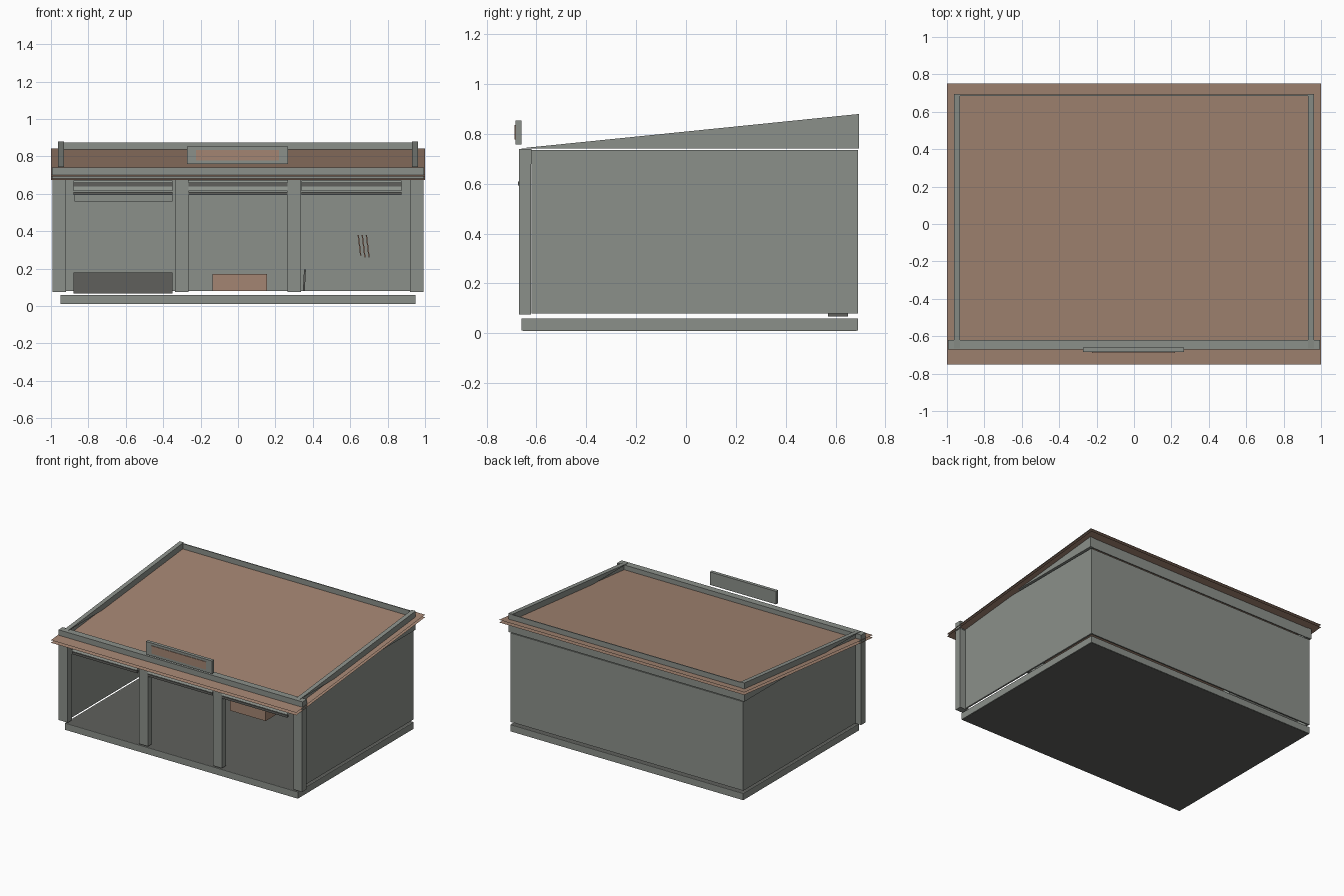
import bpy
import bmesh
from mathutils import Matrix

cube = bpy.data.objects.get("Cube")
if cube:
    bpy.data.objects.remove(cube, do_unlink=True)


def material(name, rgb):
    m = bpy.data.materials.new(name)
    m.use_nodes = True
    color = (*rgb, 1)
    m.diffuse_color = color
    m.node_tree.nodes["Principled BSDF"].inputs["Base Color"].default_value = color
    return m


GRAY = material("weathered gray", (0.26, 0.28, 0.255))
BROWN = material("warm brown", (0.37, 0.235, 0.17))
DARK = material("dark gray", (0.115, 0.118, 0.108))


def finish(name, bm, mat):
    bmesh.ops.recalc_face_normals(bm, faces=bm.faces)
    mesh = bpy.data.meshes.new(name)
    bm.to_mesh(mesh)
    bm.free()
    mesh.materials.append(mat)
    obj = bpy.data.objects.new(name, mesh)
    bpy.context.collection.objects.link(obj)
    return obj


def box(name, xs, ys, zs, mat, tilt=0):
    """Box given by its ranges, optionally leaning about the y axis."""
    size = [b - a for a, b in (xs, ys, zs)]
    centre = [(a + b) / 2 for a, b in (xs, ys, zs)]
    bm = bmesh.new()
    bmesh.ops.create_cube(bm, size=1)
    bmesh.ops.scale(bm, vec=size, verts=bm.verts)
    bmesh.ops.rotate(bm, matrix=Matrix.Rotation(tilt, 3, 'Y'), verts=bm.verts)
    bmesh.ops.translate(bm, vec=centre, verts=bm.verts)
    return finish(name, bm, mat)


def side_prism(name, profile, x0, x1, mat):
    """Extrude a (y, z) profile along x."""
    bm = bmesh.new()
    face = bm.faces.new([bm.verts.new((x0, y, z)) for y, z in profile])
    geom = bmesh.ops.extrude_face_region(bm, geom=[face])["geom"]
    moved = [v for v in geom if isinstance(v, bmesh.types.BMVert)]
    bmesh.ops.translate(bm, vec=(x1 - x0, 0, 0), verts=moved)
    return finish(name, bm, mat)


def sheet(name, xs, front, back, mat):
    """Sloped sheet between a front and a back (y, z) edge."""
    bm = bmesh.new()
    bm.faces.new([bm.verts.new(p) for p in (
        (xs[0], *front), (xs[1], *front), (xs[1], *back), (xs[0], *back))])
    return finish(name, bm, mat)


# Floor with a gray rim around its edge
box("floor_slab", (-0.945, 0.945), (-0.655, 0.685), (0.01, 0.06), DARK)
box("rim_front", (-0.95, 0.95), (-0.66, -0.654), (0.011, 0.06), GRAY)
box("rim_back", (-0.95, 0.95), (0.684, 0.69), (0.011, 0.06), GRAY)

# Sides: rim, wall, sloped parapet, corner post
for s, side in ((-1, "right"), (1, "left")):
    def span(a, b):
        return tuple(sorted((s * a, s * b)))
    box("rim_" + side, span(0.944, 0.95), (-0.66, 0.69), (0.011, 0.06), GRAY)
    box("wall_" + side, span(0.938, 0.95), (-0.62, 0.69), (0.08, 0.735), GRAY)
    side_prism("parapet_" + side, [(-0.665, 0.742), (0.695, 0.742), (0.695, 0.88)],
               *span(0.93, 0.962), GRAY)
    box("corner_post_" + side, span(0.92, 0.993), (-0.67, -0.622), (0.075, 0.735), GRAY)
    box("middle_post_" + side, span(0.265, 0.337), (-0.67, -0.622), (0.075, 0.70), GRAY)

# Back wall and the board above it
box("wall_back", (-0.95, 0.95), (0.678, 0.688), (0.08, 0.735), GRAY)
box("parapet_back", (-0.95, 0.95), (0.685, 0.692), (0.742, 0.875), GRAY)

# Double roof sheets and front beam
sheet("roof_upper", (-1, 1), (-0.75, 0.692), (0.75, 0.842), BROWN)
sheet("roof_lower", (-1, 1), (-0.75, 0.673), (0.75, 0.823), BROWN)
box("front_beam", (-0.995, 0.995), (-0.67, -0.62), (0.68, 0.74), GRAY)

# Sign board with a brown panel
box("sign_board", (-0.272, 0.268), (-0.685, -0.66), (0.758, 0.853), GRAY)
box("sign_panel", (-0.225, 0.22), (-0.689, -0.684), (0.778, 0.835), BROWN)

# Rolled shutters at the top of each bay
for i, xs in enumerate(((-0.88, -0.35), (-0.265, 0.265), (0.34, 0.875))):
    sheet(f"shutter_{i}", xs, (-0.678, 0.615), (-0.645, 0.67), GRAY)
    box(f"shutter_bar_{i}", xs, (-0.675, -0.66), (0.593, 0.61), DARK)
    box(f"shutter_rail_{i}", xs, (-0.67, -0.655), (0.64, 0.66), DARK)

# Things kept inside
box("hanging_board", (-0.875, -0.35), (0.62, 0.64), (0.56, 0.605), GRAY)
box("dark_chest", (-0.88, -0.35), (0.57, 0.65), (0.067, 0.178), DARK)
box("brown_chest", (-0.135, 0.155), (0.1, 0.32), (0.08, 0.172), BROWN)
box("leaning_stick", (0.35, 0.36), (0.4, 0.41), (0.08, 0.195), DARK, 0.05)
for i, x in enumerate((0.646, 0.668, 0.69)):
    box(f"wall_tool_{i}", (x, x + 0.007), (0.66, 0.67), (0.26 + 0.01 * (i == 0), 0.38), BROWN, -0.12)
